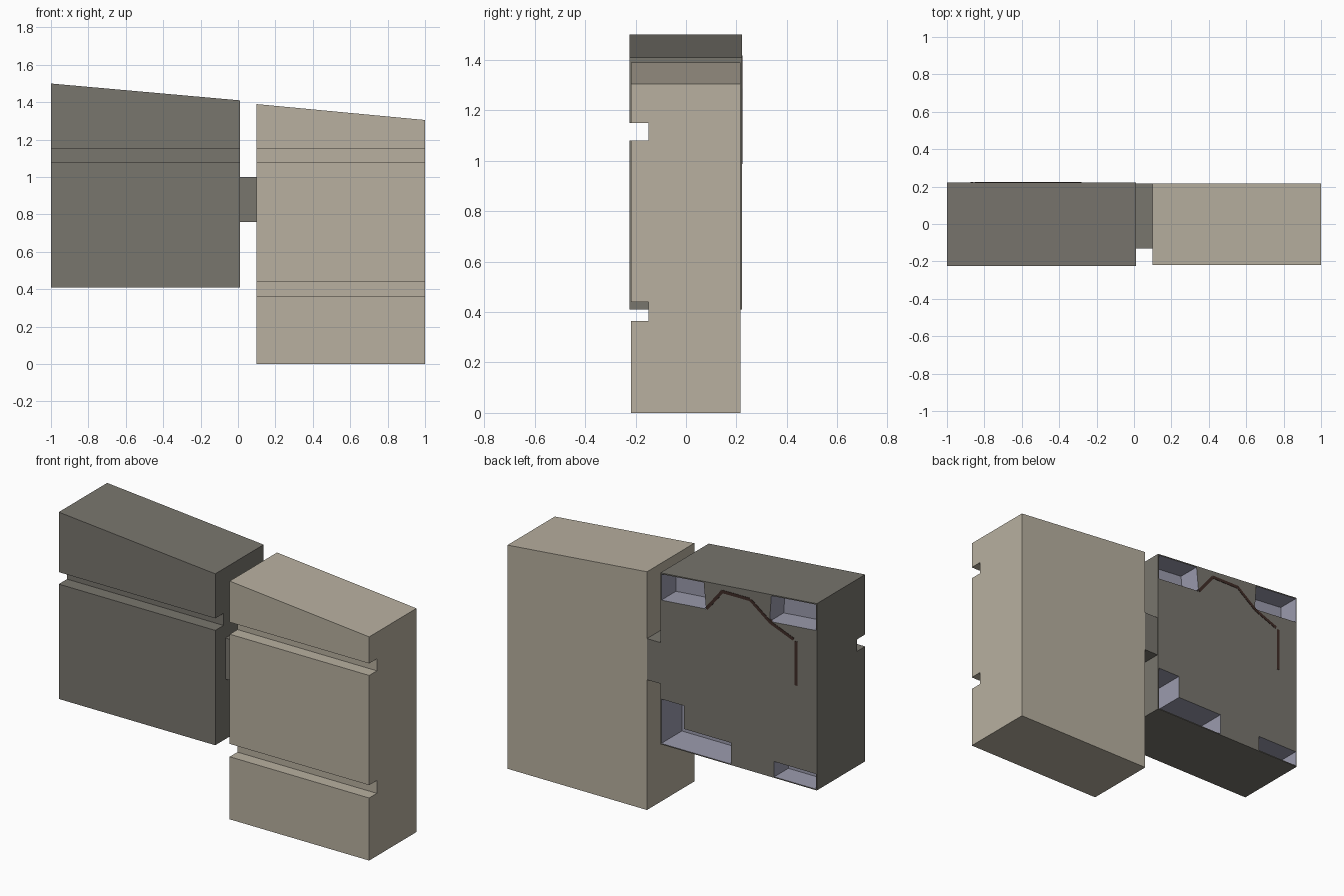
import bpy, bmesh, math
from mathutils import Vector

if "Cube" in bpy.data.objects:
    bpy.data.objects.remove(bpy.data.objects["Cube"])


def material(name, rgb):
    m = bpy.data.materials.new(name)
    m.diffuse_color = (*rgb, 1)
    m.use_nodes = True
    m.node_tree.nodes["Principled BSDF"].inputs["Base Color"].default_value = m.diffuse_color
    return m


DARK = material("dark_stone", (0.19, 0.18, 0.155))
LIGHT = material("light_stone", (0.48, 0.435, 0.35))
LAVENDER = material("pocket_lining", (0.33, 0.33, 0.42))
BROWN = material("dark_brown", (0.05, 0.025, 0.02))


def loft(name, a, b, mat):
    """Closed solid between two matching outlines."""
    bm = bmesh.new()
    va = [bm.verts.new(p) for p in a]
    vb = [bm.verts.new(p) for p in b]
    n = len(a)
    bm.faces.new(va)
    bm.faces.new(vb[::-1])
    for i in range(n):
        j = (i + 1) % n
        bm.faces.new((va[i], vb[i], vb[j], va[j]))
    bmesh.ops.recalc_face_normals(bm, faces=bm.faces)
    me = bpy.data.meshes.new(name)
    bm.to_mesh(me)
    bm.free()
    me.materials.append(mat)
    ob = bpy.data.objects.new(name, me)
    bpy.context.collection.objects.link(ob)
    return ob


def prism_y(name, xz, y0, y1, mat):
    return loft(name, [(x, y0, z) for x, z in xz], [(x, y1, z) for x, z in xz], mat)


def slab(name, x0, x1, z0, top0, top1, y0, y1, grooves, mat):
    """Block with a sloping top and grooves along its front face."""
    def section(x, top):
        pts = [(y1, top), (y1, z0), (y0, z0)]
        for g0, g1 in grooves:
            pts += [(y0, g0), (-0.148, g0), (-0.148, g1), (y0, g1)]
        return [(x, y, z) for y, z in pts + [(y0, top)]]
    return loft(name, section(x0, top0), section(x1, top1), mat)


# Two main blocks and the bridge between them
BACK = 0.222
left = slab("left_block", -1, 0.01, 0.41, 1.5, 1.41, -0.224, BACK,
            [(1.08, 1.15)], DARK)
slab("right_block", 0.1, 1, 0, 1.39, 1.305, -0.219, 0.217,
     [(0.365, 0.44), (1.08, 1.15)], LIGHT)
prism_y("bridge", [(0.01, 0.76), (0.1, 0.76), (0.1, 1.0), (0.01, 1.0)],
        -0.13, 0.217, DARK)

# Pockets cut into the back corners of the left block: outline and depth
pockets = {
    "upper_inner": ([(0.004, 1.404), (0.004, 1.252), (-0.285, 1.278), (-0.27, 1.428)], 0.135),
    "upper_outer": ([(-0.706, 1.467), (-0.695, 1.315), (-0.994, 1.342), (-0.994, 1.493)], 0.13),
    "lower_inner": ([(0.004, 0.675), (0.004, 0.416), (-0.445, 0.416), (-0.445, 0.54),
                     (-0.142, 0.54), (-0.142, 0.675)], 0.19),
    "lower_outer": ([(-0.725, 0.505), (-0.725, 0.416), (-0.994, 0.416), (-0.994, 0.505)], 0.13),
}
cutters = []
for name, (outline, depth) in pockets.items():
    c = prism_y(name + "_cutter", outline, BACK - depth, BACK + 0.1, LAVENDER)
    c.hide_render = True
    cutters.append(c)
    mod = left.modifiers.new(name, 'BOOLEAN')
    mod.operation = 'DIFFERENCE'
    mod.solver = 'EXACT'
    mod.material_mode = 'TRANSFER'
    mod.object = c
deps = bpy.context.evaluated_depsgraph_get()
cut = bpy.data.meshes.new_from_object(left.evaluated_get(deps))
left.modifiers.clear()
left.data = cut
for c in cutters:
    bpy.data.objects.remove(c)

# Thin cable strips across the back face
path = [(-0.288, 1.281), (-0.39, 1.408), (-0.57, 1.409), (-0.70, 1.311),
        (-0.85, 1.252)]
runs = list(zip(path, path[1:])) + [((-0.866, 1.245), (-0.866, 0.987))]
for i, (p, q) in enumerate(runs):
    p, q = Vector(p), Vector(q)
    d = (q - p).normalized()
    s = Vector((-d.y, d.x)) * 0.009
    prism_y(f"cable_{i + 1}", [p + s, q + s, q - s, p - s],
            BACK - 0.01, BACK + 0.002, BROWN)
